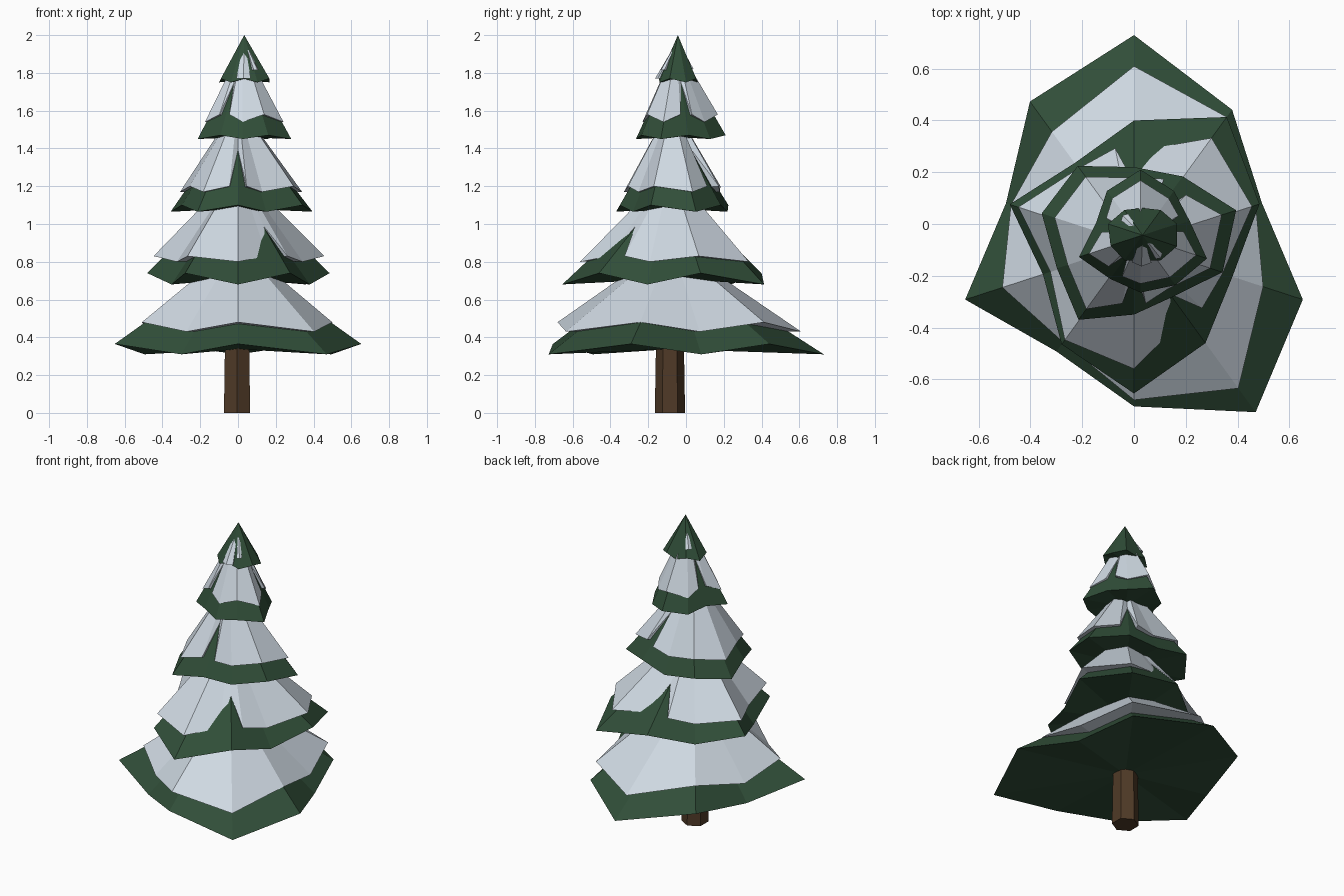
import bpy, bmesh, math

if "Cube" in bpy.data.objects:
    bpy.data.objects.remove(bpy.data.objects["Cube"])


def material(name, rgb):
    m = bpy.data.materials.new(name)
    m.diffuse_color = (*rgb, 1)
    m.use_nodes = True
    m.node_tree.nodes["Principled BSDF"].inputs["Base Color"].default_value = m.diffuse_color
    return m


GREEN = material("needle_green", (0.030, 0.076, 0.040))
SNOW = material("snow_white", (0.62, 0.69, 0.76))
BROWN = material("bark_brown", (0.078, 0.042, 0.020))


def cone(name, centre, rim, apex_z, base_z, mat):
    """Closed faceted cone: rim is a ring of (angle in degrees, radius, z)."""
    cx, cy = centre
    bm = bmesh.new()
    ring = [bm.verts.new((cx + r * math.cos(math.radians(a)),
                          cy + r * math.sin(math.radians(a)), z)) for a, r, z in rim]
    top = bm.verts.new((cx, cy, apex_z))
    base = bm.verts.new((cx, cy, base_z))
    for i, v in enumerate(ring):
        w = ring[(i + 1) % len(ring)]
        bm.faces.new((v, w, top))
        bm.faces.new((w, v, base))
    bmesh.ops.recalc_face_normals(bm, faces=bm.faces)
    me = bpy.data.meshes.new(name)
    bm.to_mesh(me)
    bm.free()
    me.materials.append(mat)
    ob = bpy.data.objects.new(name, me)
    bpy.context.collection.objects.link(ob)
    return ob


def angle(i):
    return 90 - 36 * i      # ten corners, clockwise from the back


# Per tier: centre, green radii, snow radii (or a ratio), parity of drooping corners,
# green low/high/apex z, snow low/high/apex z, notched corners, notch depth
TIERS = [
    ((0, -.08), [.81, .645, .52, .686, .80, .625, .51, .686, .52, .684],
     [.69, .61, .495, .525, .686, .60, .466, .535, .50, .54], 0,
     (.31, .365, .83), (.43, .48, .90), (), 0),
    ((0, -.08), [.48, .61, .51, .40, .47, .575, .476, .37, .505, .39],
     [.38, .51, .48, .36, .36, .48, .455, .34, .47, .365], 1,
     (.68, .74, 1.22), (.80, .83, 1.29), (0, 4), .5),
    ((0, -.075), [.295, .32, .415, .36, .255, .275, .365, .313, .375, .37],
     .86, 0, (1.065, 1.10, 1.58), (1.17, 1.20, 1.64), (1, 5), .4),
    ((.025, -.05), [.26, .22, .20, .27, .23, .215, .20, .25, .18, .22],
     .84, 1, (1.45, 1.47, 1.92), (1.54, 1.58, 1.95), (2, 6, 8), .4),
]

for n, (c, radii, snow, parity, g, s, notches, depth) in enumerate(TIERS, 1):
    # green branches
    gz = [g[(i + parity) % 2] for i in range(10)]
    cone(f"branches_{n}", c, [(angle(i), radii[i], gz[i]) for i in range(10)],
         g[2], sum(gz) / 10, GREEN)
    # snow blanket, split by narrow notches that show the green
    if not isinstance(snow, list):
        snow = [r * snow for r in radii]
    rim = []
    for i in range(10):
        a, z = angle(i), s[(i + parity) % 2]
        if i in notches:
            nz = g[2] - (g[2] - gz[i]) * depth + .005
            rim += [(a + 11, snow[i], z), (a, radii[i] * depth, nz), (a - 11, snow[i], z)]
        else:
            rim.append((a, snow[i], z))
    cone(f"snow_{n}", c, rim, s[2], s[0] + .01, SNOW)

# tree top
TOP = (.033, -.043)
top_r = [.105, .12, .14, .14, .12, .10, .12, .13, .14, .12]
cone("branches_5", TOP, [(angle(i), r, 1.75 + .02 * (i % 2)) for i, r in enumerate(top_r)],
     2.0, 1.76, GREEN)

# snow streaks on the tree top: (angle, half width, radius, bottom z)
for name, a, w, r, z in (("snow_streak_front", -92, 20, .112, 1.77),
                         ("snow_streak_back", 135, 11, .10, 1.82),
                         ("snow_streak_side", -52, 9, .105, 1.815)):
    cone(name, TOP, [(a + w, r, z), (a, r * 1.08, z), (a - w, r, z), (a + 180, .005, z)],
         1.975, z + .01, SNOW)

# trunk
bpy.ops.mesh.primitive_cone_add(vertices=6, radius1=.08, radius2=.073, depth=.42,
                                location=(-.005, -.085, .21))
trunk = bpy.context.object
trunk.name = "trunk"
trunk.data.materials.append(BROWN)
